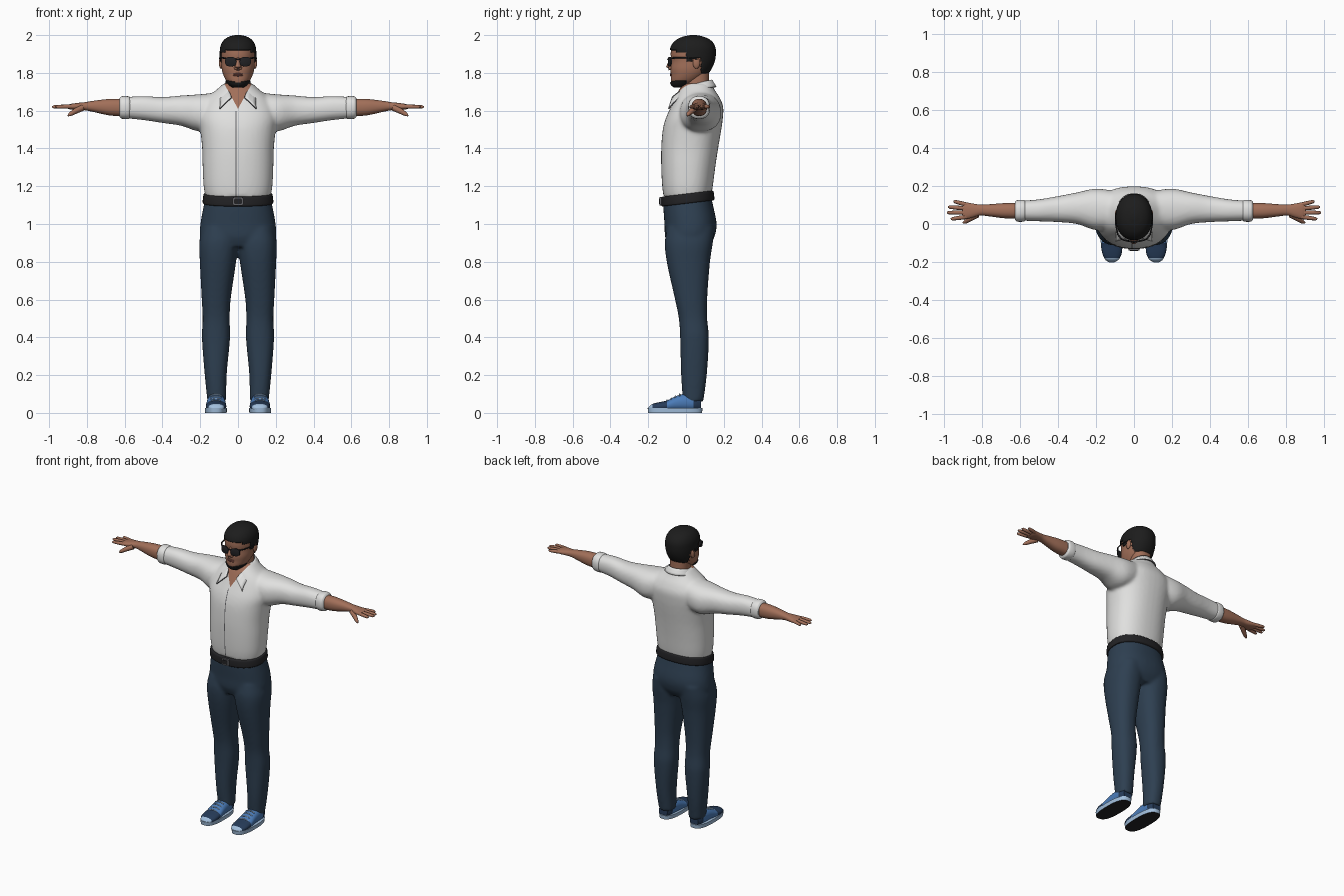
import bpy, bmesh, math
from mathutils import Vector

cube = bpy.data.objects.get("Cube")
if cube:
    bpy.data.objects.remove(cube)


def material(name, *rgb):
    m = bpy.data.materials.new(name)
    m.use_nodes = True
    m.diffuse_color = (*rgb, 1)
    m.node_tree.nodes["Principled BSDF"].inputs["Base Color"].default_value = (*rgb, 1)
    return m


SHIRT = material("white cotton", .75, .75, .74)
SEAM = material("seam grey", .12, .12, .13)
SKIN = material("skin", .36, .16, .1)
LIPS = material("lips", .24, .085, .065)
HAIR = material("black hair", .012, .012, .012)
LEATHER = material("black leather", .016, .016, .018)
DENIM = material("dark denim", .027, .05, .082)
BLUE = material("shoe blue", .07, .2, .48)
PALE = material("pale blue", .36, .52, .72)
NAVY = material("shoe navy", .02, .045, .1)


# ---- helpers ----
def skin(bm, rings):
    """Bridge rings of points into a closed body."""
    loops = [[bm.verts.new(p) for p in r] for r in rings]
    n = len(loops[0])
    for a, b in zip(loops, loops[1:]):
        for i in range(n):
            bm.faces.new((a[i], a[(i + 1) % n], b[(i + 1) % n], b[i]))
    bm.faces.new(loops[0][::-1])
    bm.faces.new(loops[-1])


def loft(bm, axis, rings, sign=1, n=40, steps=5, power=2.3):
    """Rings are (position, low a, high a, low b, high b) along an axis."""
    k = "xyz".index(axis)
    i, j = [c for c in range(3) if c != k]
    last = len(rings) - 1

    def slope(r, c):
        lo, hi = rings[max(r - 1, 0)], rings[min(r + 1, last)]
        return (hi[c] - lo[c]) / (hi[0] - lo[0])

    sections = []
    for r in range(last):
        p, q = rings[r], rings[r + 1]
        h = q[0] - p[0]
        for s in range(steps + (r == last - 1)):
            t = s / steps
            u = t * t * (3 - 2 * t)
            sections.append([p[0] + h * t] + [
                p[c] + (q[c] - p[c]) * u
                + h * (t * (1 - t) ** 2 * slope(r, c) - t * t * (1 - t) * slope(r + 1, c))
                for c in range(1, 5)])
    out = []
    for t, a, b, c, d in sections:
        ring = []
        for s in range(n):
            ang = math.tau * s / n
            ca, sa = math.cos(ang), math.sin(ang)
            v = Vector()
            v[k] = t
            v[i] = (a + b) / 2 + (b - a) / 2 * math.copysign(abs(ca) ** (2 / power), ca)
            v[j] = (c + d) / 2 + (d - c) / 2 * math.copysign(abs(sa) ** (2 / power), sa)
            v.x *= sign
            ring.append(v)
        out.append(ring)
    skin(bm, out)


def tube(bm, points, radii, n=10):
    pts = [Vector(p) for p in points]
    rings = []
    for i, p in enumerate(pts):
        d = pts[min(i + 1, len(pts) - 1)] - pts[max(i - 1, 0)]
        q = d.to_track_quat('Z', 'Y')
        rings.append([p + q @ Vector((math.cos(a), math.sin(a), 0)) * radii[i]
                      for a in (math.tau * s / n for s in range(n))])
    skin(bm, rings)


def ball(bm, centre, scale):
    new = bmesh.ops.create_uvsphere(bm, u_segments=16, v_segments=10, radius=1)["verts"]
    for v in new:
        v.co = Vector(centre) + Vector(a * b for a, b in zip(v.co, scale))


def finish(name, bm, mats, mirror=False, rule=None, angle=50, recalc=True):
    if recalc:
        bmesh.ops.recalc_face_normals(bm, faces=bm.faces)
    if rule:
        bm.normal_update()
        for f in bm.faces:
            f.material_index = rule(f.calc_center_median(), f.normal)
    me = bpy.data.meshes.new(name)
    bm.to_mesh(me)
    bm.free()
    for m in mats:
        me.materials.append(m)
    me.shade_smooth()
    me.set_sharp_from_angle(angle=math.radians(angle))
    ob = bpy.data.objects.new(name, me)
    bpy.context.collection.objects.link(ob)
    if mirror:
        ob.modifiers.new("Mirror", 'MIRROR')
    return ob


def fuse(bm, size=.01):
    """Merge overlapping bodies into one smooth skin."""
    ob = finish("fuse", bm, [])
    m = ob.modifiers.new("Remesh", 'REMESH')
    m.mode, m.voxel_size = 'VOXEL', size
    s = ob.modifiers.new("Smooth", 'SMOOTH')
    s.factor, s.iterations = .5, 6
    bpy.context.view_layer.update()
    me = bpy.data.meshes.new_from_object(ob.evaluated_get(bpy.context.evaluated_depsgraph_get()))
    bpy.data.objects.remove(ob)
    out = bmesh.new()
    out.from_mesh(me)
    bpy.data.meshes.remove(me)
    return out


# ---- shirt: torso and sleeves fused, then cut for the open neck and front seam ----
bm = bmesh.new()
loft(bm, "z", [(1.14, -.172, .172, -.118, .132), (1.2, -.182, .182, -.126, .142),
               (1.3, -.187, .187, -.131, .155), (1.4, -.19, .19, -.131, .17),
               (1.5, -.2, .2, -.123, .187), (1.56, -.21, .21, -.107, .195),
               (1.62, -.2, .2, -.08, .197), (1.67, -.165, .165, -.057, .178),
               (1.71, -.115, .115, -.037, .152), (1.745, -.075, .075, -.012, .135)])
for side in (1, -1):
    loft(bm, "x", [(.08, -.02, .17, 1.52, 1.7), (.2, -.032, .186, 1.49, 1.687),
                   (.3, 0, .166, 1.52, 1.68), (.4, .01, .147, 1.535, 1.672),
                   (.5, .014, .13, 1.55, 1.677), (.6, .018, .122, 1.56, 1.672)], side)
bm = fuse(bm)
for co, no in (((0, 0, 1.61), (.1, 0, -.055)), ((0, 0, 1.61), (.1, 0, .055)),
               ((-.012, 0, 0), (1, 0, 0)), ((-.007, 0, 0), (1, 0, 0))):
    bmesh.ops.bisect_plane(bm, geom=bm.verts[:] + bm.edges[:] + bm.faces[:],
                           plane_co=co, plane_no=no)


def shirt_rule(c, n):
    if c.y < .04 and abs(c.x) < .55 * (c.z - 1.61):
        return 1
    return 2 if c.y < 0 and -.012 < c.x < -.007 and c.z < 1.6 else 0


finish("shirt", bm, [SHIRT, SKIN, SEAM], rule=shirt_rule, angle=70)

# ---- rolled cuffs ----
bm = bmesh.new()
loft(bm, "x", [(.57, .02, .12, 1.562, 1.67), (.58, .013, .127, 1.556, 1.676),
               (.617, .013, .125, 1.558, 1.676), (.627, .022, .118, 1.567, 1.667)])
finish("sleeve_cuffs", bm, [SHIRT], mirror=True)

# ---- folded collar with pointed tips ----
bm = bmesh.new()
rows = []
for s in range(-20, 21):
    a, t = math.radians(140) * s / 20, abs(s / 20) ** 3
    sx, cy, sg = math.sin(a), math.cos(a), (1 if s > 0 else -1)
    top = Vector((.073 * sx, .06 + .075 * cy, 1.752 + .01 * cy))
    low = Vector((.1 * sx, .06 + .098 * cy, 1.725))
    top = top.lerp(Vector((.035 * sg, -.072, 1.67)), t)
    low = low.lerp(Vector((.097 * sg, -.092, 1.61)), t)
    rows.append([bm.verts.new(top.lerp(low, k / 3)) for k in range(4)])
for p, q in zip(rows, rows[1:]):
    for k in range(3):
        bm.faces.new((p[k], p[k + 1], q[k + 1], q[k]))
collar = finish("collar", bm, [SHIRT, SEAM])
m = collar.modifiers.new("Solidify", 'SOLIDIFY')
m.thickness, m.offset, m.material_offset_rim = .008, 0, 1

# ---- trousers: hips and legs fused ----
bm = bmesh.new()
loft(bm, "z", [(.88, -.17, .17, -.09, .12), (.93, -.2, .2, -.11, .15),
               (1, -.199, .199, -.114, .162), (1.1, -.181, .181, -.12, .143),
               (1.15, -.17, .17, -.115, .132)])
for side in (1, -1):
    loft(bm, "z", [(.06, .062, .162, -.016, .092), (.2, .06, .176, -.026, .11),
                   (.4, .042, .191, -.031, .121), (.5, .044, .187, -.038, .112),
                   (.6, .039, .192, -.058, .112), (.8, .01, .202, -.102, .127),
                   (.9, -.002, .205, -.112, .142), (.98, 0, .19, -.1, .15)], side)
finish("trousers", fuse(bm), [DENIM], angle=80)

# ---- belt, lower at the front, with buckle and loops ----
bm = bmesh.new()
loft(bm, "z", [(1.108, -.183, .183, -.126, .146), (1.114, -.187, .187, -.131, .15),
               (1.154, -.183, .183, -.13, .146), (1.16, -.178, .178, -.125, .14)])
for v in bm.verts:
    v.co.z += .12 * v.co.y
finish("belt", bm, [LEATHER])
bm = bmesh.new()
loft(bm, "y", [(-.139, -.028, .028, 1.098, 1.142), (-.125, -.028, .028, 1.098, 1.142)], power=8)
finish("buckle", bm, [SEAM])
bm = bmesh.new()
loft(bm, "y", [(-.142, -.02, .02, 1.106, 1.134), (-.13, -.02, .02, 1.106, 1.134)], power=8)
finish("buckle_centre", bm, [LEATHER])

# ---- forearms, palms and fingers ----
bm = bmesh.new()
loft(bm, "x", [(.59, .028, .112, 1.57, 1.662), (.68, .03, .11, 1.575, 1.662),
               (.76, .04, .104, 1.592, 1.653), (.81, .045, .102, 1.602, 1.645),
               (.85, .034, .108, 1.603, 1.641), (.885, .027, .113, 1.606, 1.636),
               (.902, .034, .106, 1.611, 1.631)], n=28)
for base, tip in (((.88, .038), (.965, .026)), ((.885, .06), (.985, .06)),
                  ((.885, .082), (.98, .09)), ((.875, .1), (.95, .12))):
    a, b = Vector((*base, 1.622)), Vector((*tip, 1.62))
    tube(bm, [a, a.lerp(b, .5), a.lerp(b, .9), b], [.0115, .011, .009, .004])
tube(bm, [(.825, .05, 1.615), (.86, .03, 1.598), (.887, .012, 1.582), (.9, .006, 1.573)],
     [.017, .015, .011, .004])
finish("forearms_and_hands", bm, [SKIN], mirror=True)

# ---- neck, head, nose, ears ----
bm = bmesh.new()
loft(bm, "z", [(1.64, -.065, .065, -.02, .13), (1.72, -.062, .062, -.005, .124),
               (1.8, -.062, .062, 0, .122)])
finish("neck", bm, [SKIN])
bm = bmesh.new()
loft(bm, "z", [(1.728, -.028, .028, -.062, -.01), (1.74, -.045, .045, -.075, .03),
               (1.76, -.063, .063, -.08, .07), (1.79, -.078, .078, -.08, .105),
               (1.82, -.086, .086, -.082, .128), (1.86, -.089, .089, -.077, .146),
               (1.9, -.091, .091, -.081, .152), (1.94, -.087, .087, -.074, .148),
               (1.97, -.07, .07, -.048, .125), (1.987, -.044, .044, -.012, .088),
               (1.994, -.014, .014, .024, .055)], n=72, steps=6, power=2.15)
shell = bm.copy()
finish("head", bm, [SKIN])
bm = bmesh.new()
tube(bm, [(0, -.07, 1.885), (0, -.082, 1.86), (0, -.091, 1.83), (0, -.086, 1.815)],
     [.007, .01, .016, .01])
for side in (1, -1):
    ball(bm, (.011 * side, -.083, 1.826), (.01, .011, .009))
finish("nose", bm, [SKIN])
bm = bmesh.new()
ball(bm, (.091, .055, 1.852), (.01, .019, .03))
finish("ears", bm, [SKIN], mirror=True)
bm = bmesh.new()
for z in (1.787, 1.794):
    ball(bm, (0, -.079, z), (.026, .007, .005))
finish("mouth", bm, [LIPS])


# ---- short hair and chin beard as a shell over the head ----
def hairy(c):
    if c.z < 1.8:
        return c.y < 0 and c.z < 1.748 + .22 * abs(c.x)
    for limit, line in ((-.045, 1.918), (.0, 1.905), (.03, 1.862), (.08, 1.88)):
        if c.y < limit:
            return c.z > line
    return c.z > 1.8


bmesh.ops.recalc_face_normals(shell, faces=shell.faces)
shell.normal_update()
bare = [f for f in shell.faces if not hairy(f.calc_center_median())]
for v, n in [(v, v.normal.copy()) for v in shell.verts]:
    v.co += n * .006
bmesh.ops.delete(shell, geom=bare, context='FACES')
hair = finish("hair_and_beard", shell, [HAIR], recalc=False)
hair.modifiers.new("Solidify", 'SOLIDIFY').thickness = .007

# ---- sunglasses ----
bm = bmesh.new()
loft(bm, "y", [(-.097, .012, .064, 1.838, 1.88), (-.095, .009, .069, 1.834, 1.885),
               (-.089, .009, .069, 1.834, 1.885)], n=28, steps=1, power=2.6)
for v in bm.verts:
    v.co.y += 3 * v.co.x ** 2
tube(bm, [(.066, -.08, 1.877), (.085, -.055, 1.88), (.097, .0, 1.88), (.098, .06, 1.874)],
     [.005, .004, .0035, .003], n=8)
tube(bm, [(-.001, -.096, 1.873), (.014, -.092, 1.871)], [.004, .004], n=8)
finish("sunglasses", bm, [LEATHER], mirror=True)

# ---- shoes: ankle, sole, upper, laces ----
bm = bmesh.new()
loft(bm, "z", [(.04, .08, .15, .0, .08), (.12, .08, .15, .0, .08)])
finish("ankles", bm, [SKIN], mirror=True)
bm = bmesh.new()
loft(bm, "z", [(0, .06, .174, -.2, .085), (.026, .058, .176, -.203, .088)], steps=2, power=2.6)
finish("shoe_soles", bm, [PALE, LEATHER], mirror=True, rule=lambda c, n: int(n.z < -.5))
bm = bmesh.new()
loft(bm, "y", [(-.198, .095, .135, .012, .03), (-.185, .078, .152, .01, .044),
               (-.15, .064, .168, .01, .055), (-.1, .062, .17, .01, .066),
               (-.05, .066, .166, .01, .09), (0, .069, .163, .01, .102),
               (.05, .073, .159, .01, .1), (.08, .085, .147, .01, .09)])
finish("shoe_uppers", bm, [BLUE, PALE, NAVY], mirror=True,
       rule=lambda c, n: 1 if c.y < -.175 else 2 if c.y < -.1 or c.y > .045 else 0)
bm = bmesh.new()
for i in range(4):
    y, z = -.1 + .022 * i, .067 + .0105 * i
    tube(bm, [(.085, y, z - .008), (.105, y, z), (.127, y, z), (.147, y, z - .008)], [.004] * 4, n=6)
finish("laces", bm, [PALE], mirror=True)
